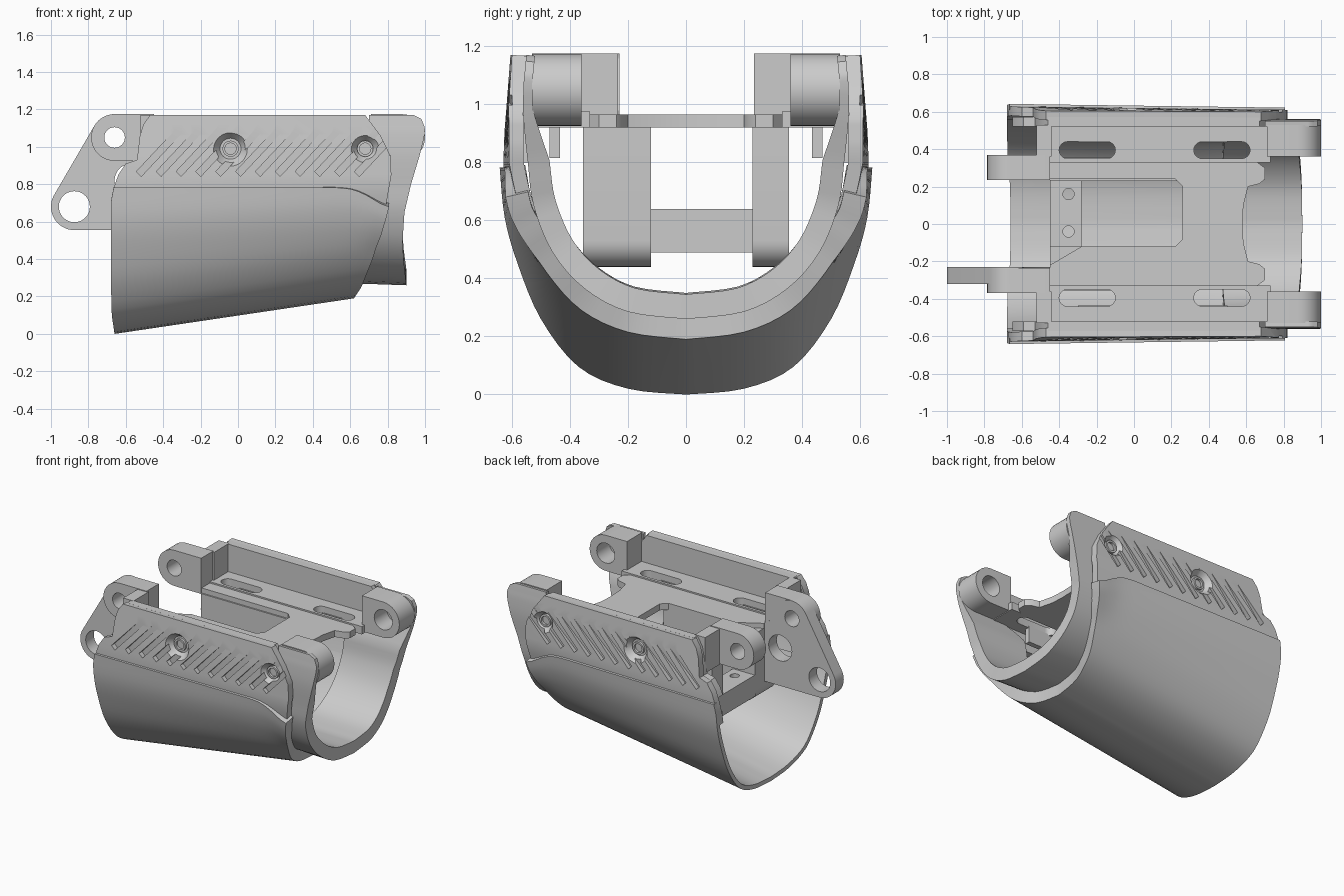
import bpy, bmesh, math
from math import sin, cos, pi, radians

if "Cube" in bpy.data.objects:
    bpy.data.objects.remove(bpy.data.objects["Cube"])


def lerp(table, v):
    if v <= table[0][0]:
        return table[0][1]
    for (a, b), (c, d) in zip(table, table[1:]):
        if v <= c:
            return b + (d - b) * (v - a) / (c - a)
    return table[-1][1]


def resample(p, k=4):
    # Catmull-Rom smoothing of a point list
    out = []
    for i in range(len(p) - 1):
        a, b, c, d = p[max(i - 1, 0)], p[i], p[i + 1], p[min(i + 2, len(p) - 1)]
        for j in range(k):
            t = j / k
            out.append(tuple(.5 * (2 * b[n] + (c[n] - a[n]) * t + (2 * a[n] - 5 * b[n] + 4 * c[n] - d[n]) * t * t
                                   + (3 * b[n] - a[n] - 3 * c[n] + d[n]) * t ** 3) for n in (0, 1)))
    return out + [p[-1]]


def finish(name, verts, faces):
    me = bpy.data.meshes.new(name)
    me.from_pydata(verts, [], faces)
    bm = bmesh.new()
    bm.from_mesh(me)
    bmesh.ops.recalc_face_normals(bm, faces=bm.faces)
    bm.to_mesh(me)
    bm.free()
    ob = bpy.data.objects.new(name, me)
    bpy.context.collection.objects.link(ob)
    return ob


def loft(name, p0, p1, left, right, thick, warp=lambda x, z: z, n=24):
    # thick walled loft along x between two (y, z) profiles; left/right give end x by z
    m = len(p0)
    V, F = [], []
    for i in range(n + 1):
        s = i / n
        P = [(a[0] + (b[0] - a[0]) * s, a[1] + (b[1] - a[1]) * s) for a, b in zip(p0, p1)]
        X = [lerp(left, a[1]) * (1 - s) + lerp(right, b[1]) * s for a, b in zip(p0, p1)]
        P = [(y, warp(x, z)) for (y, z), x in zip(P, X)]
        inner = []
        for j in range(m):
            a, b = P[max(j - 1, 0)], P[min(j + 1, m - 1)]
            ty, tz = b[0] - a[0], b[1] - a[1]
            l, t = math.hypot(ty, tz), thick(s, P[j][1])
            inner.append((P[j][0] - tz / l * t, P[j][1] + ty / l * t))
        V += [(x, y, z) for x, (y, z) in zip(X, P)] + [(x, y, z) for x, (y, z) in zip(X, inner)]
    o = lambda i, j: i * 2 * m + j
    for i in range(n):
        for j in range(m - 1):
            for k in (0, m):
                F.append((o(i, j + k), o(i, j + k + 1), o(i + 1, j + k + 1), o(i + 1, j + k)))
        for j in (0, m - 1):
            F.append((o(i, j), o(i + 1, j), o(i + 1, j + m), o(i, j + m)))
    for i in (0, n):
        for j in range(m - 1):
            F.append((o(i, j), o(i, j + 1), o(i, j + 1 + m), o(i, j + m)))
    return finish(name, V, F)


def prism(name, pts, a, b, axis='y', pts2=None):
    # extrude an outline along an axis, optionally to a second outline
    n = len(pts)
    V = [((p, h, q) if axis == 'y' else (p, q, h)) for h, o in ((a, pts), (b, pts2 or pts)) for p, q in o]
    F = [tuple(range(n)), tuple(range(n, 2 * n))] + [(i, (i + 1) % n, n + (i + 1) % n, n + i) for i in range(n)]
    return finish(name, V, F)


def arc(cx, cz, r, a0=0, a1=360, n=16):
    return [(cx + r * cos(radians(a0 + (a1 - a0) * i / n)), cz + r * sin(radians(a0 + (a1 - a0) * i / n)))
            for i in range(n + 1)]


def circle(cx, cz, r, n=32):
    return arc(cx, cz, r, 0, 360, n)[:-1]


def rect(x0, x1, z0, z1):
    return [(x0, z0), (x1, z0), (x1, z1), (x0, z1)]


def cut(ob, *cutters):
    for c in cutters:
        c.hide_render = True
        md = ob.modifiers.new('cut', 'BOOLEAN')
        md.operation, md.solver, md.object = 'DIFFERENCE', 'EXACT', c
        me = bpy.data.meshes.new_from_object(ob.evaluated_get(bpy.context.evaluated_depsgraph_get()))
        ob.modifiers.clear()
        ob.data = me
        bpy.data.objects.remove(c)
    return ob


def mirror(ob):
    me = ob.data.copy()
    for v in me.vertices:
        v.co.y *= -1
    me.flip_normals()
    bpy.context.collection.objects.link(bpy.data.objects.new(ob.name + '_back', me))


def full(half):
    h = resample(half)
    return [(-y, z) for y, z in h[:0:-1]] + h


# Shell end curves (x by z)
left = [(0, -.66), (.1, -.675), (.3, -.68), (.7, -.68), (.78, -.665), (.85, -.64), (.91, -.6), (.93, -.54),
        (1.1, -.52), (1.17, -.47)]
right = [(.19, .62), (.25, .66), (.4, .72), (.55, .765), (.68, .79), (.85, .82), (.95, .815), (1.05, .77), (1.17, .68)]


# Lower shell, its top edge dropping near the right end
def edge_drop(x, z):
    lim = lerp([(.54, .782), (.62, .772), (.68, .745), (.79, .68)], x)
    return z if z < .45 else .45 + (z - .45) * (lim - .45) / .33


loft('lower_shell',
     full([(0, 0), (.2, .02), (.37, .095), (.5, .26), (.58, .45), (.625, .61), (.642, .78)]),
     full([(0, .19), (.2, .215), (.36, .29), (.48, .42), (.56, .56), (.603, .68), (.622, .78)]),
     left, right, lambda s, z: .03 + s * lerp([(.3, .07), (.6, .05)], z), edge_drop, 36)

# Side grip panels with fading diagonal grooves and conical screw recesses
zs = [1.17, 1.12, 1.06, 1.0, .95, .93, .91, .88, .85, .8, .74, .68, .62]
pl = [(.62, .606), (.7, .622), (.78, .63), (.9, .626), (1.0, .618), (1.17, .605)]
pr = [(.6, .562), (.7, .59), (.8, .61), (1.0, .611), (1.17, .6)]
panel = loft('grip_panel', [(-lerp(pl, z), z) for z in zs], [(-lerp(pr, z), z) for z in zs],
             left, right, lambda s, z: .05)
V, F = [], []
for i in range(12):
    x = -.53 + .106 * i
    for px, pz, py in ((x, .855, .592 - .008 * i / 11), (x + .22, 1.09, .612 - .006 * i / 11)):
        for d in (-.013, .013):
            V += [(px + d, -py, pz - d), (px + d, -.7, pz - d)]
    b = 8 * i
    F += [tuple(b + k for k in f) for f in
          ((0, 1, 3, 2), (4, 5, 7, 6), (0, 1, 5, 4), (2, 3, 7, 6), (0, 2, 6, 4), (1, 3, 7, 5))]
screws = ((-.04, .088), (.68, .075))
cut(panel, finish('groove_cutter', V, F),
    *[prism('bore_cutter', circle(x, .99, r + .037), -.66, -.55, 'y', circle(x, .99, r - .05)) for x, r in screws])
mirror(panel)
for x, r in screws:
    s = prism('screw', circle(x, .99, .043), -.59, -.55)
    mirror(cut(s, prism('socket_cutter', circle(x, .99, .03), -.65, -.565)))

# Solid wall behind each panel
mirror(prism('side_wall', [(-.65, .8), (-.63, .85), (-.59, .905), (-.53, .92), (-.5, 1.1), (-.46, 1.168),
                           (.67, 1.168), (.76, 1.04), (.8, .9), (.8, .8)], -.573, -.52))

# Inner collar protruding at the right end
tops = [(.525, .65), (.545, .8), (.56, .95), (.56, 1.06), (.555, 1.12), (.55, 1.17)]
loft('collar', full([(0, .275), (.2, .3), (.35, .38), (.46, .5)] + tops),
     full([(0, .26), (.2, .285), (.35, .365), (.46, .49)] + tops),
     [(0, .45), (.85, .5), (.95, .7)],
     [(.26, .9), (.4, .885), (.5, .88), (.65, .89), (.8, .925), (.95, .97), (1.05, .995), (1.1, 1.0),
      (1.15, .98), (1.17, .94)], lambda s, z: lerp([(.3, .085 - .01 * (1 - s)), (.8, .075), (1.0, .03)], z))

# Central deck with open pocket and notched right end
prism('deck', [(-.45, -.33), (.66, -.33), (.7, -.3), (.7, -.24), (.67, -.215), (.61, -.2), (.585, -.1), (.58, 0),
               (.585, .1), (.61, .2), (.67, .215), (.7, .24), (.7, .3), (.66, .33), (-.45, .33), (-.45, .24),
               (.22, .24), (.26, .2), (.26, -.08), (.22, -.12), (-.28, -.12), (-.45, -.22)], .92, .965, 'z')

# Rails with long slots, under-ribs, and end blocks
rail = prism('rail', rect(-.45, .73, -.53, -.33), .92, .975, 'z')
cut(rail, *[prism('slot_cutter', arc(a + .045, -.395, .045, 90, 270) + arc(a + .255, -.395, .045, -90, 90),
                  .8, 1.1, 'z') for a in (-.4, .32)])
mirror(rail)
mirror(prism('rail_rib', rect(-.3, .5, .815, .93), -.47, -.435))
mirror(prism('end_block', rect(-.52, -.44, .92, 1.17), -.53, -.36))

# Left and right hinge lugs
lug = prism('left_lug', arc(-.66, 1.05, .125, 90, 270) + [(-.45, .925), (-.45, 1.175)], -.37, -.235)
mirror(cut(lug, prism('pin_cutter', circle(-.66, 1.05, .055), -.5, 0)))
lug = prism('right_lug', arc(.875, 1.05, .125, -90, 90) + [(.71, 1.175), (.71, .925)], -.53, -.36)
mirror(cut(lug, prism('pin_cutter', circle(.875, 1.05, .07), -.5, -.2)))

# Long arm plate on the front side
arm = prism('arm_plate', arc(-.66, 1.05, .125, 60, 151) + arc(-.875, .68, .125, 151, 270)
            + [(-.42, .555), (-.42, .94), (-.5, 1.0)], -.32, -.23)
cut(arm, prism('ring_cutter', circle(-.875, .68, .083), -.5, 0),
    prism('hole_cutter', circle(-.57, .82, .09), -.5, 0),
    prism('pin_cutter', circle(-.66, 1.05, .055), -.5, 0))

# Pocket side walls and lower bridge
leg = arc(-.36, .53, .09, 180, 270, 8) + arc(.17, .53, .09, 270, 360, 8) + [(.26, .93), (-.45, .93)]
prism('pocket_wall_front', leg, -.355, -.12)
prism('pocket_wall_back', leg, .23, .355)
bridge = prism('pocket_bridge', rect(-.45, -.28, -.13, .24), .49, .64, 'z')
cut(bridge, *[prism('hole_cutter', circle(-.35, y, .03), .3, .8, 'z') for y in (-.04, .16)])

# Smooth shading with sharp edges kept
bpy.ops.object.select_all(action='DESELECT')
for ob in bpy.context.collection.objects:
    ob.select_set(True)
    bpy.context.view_layer.objects.active = ob
bpy.ops.object.shade_smooth_by_angle(angle=radians(30))
